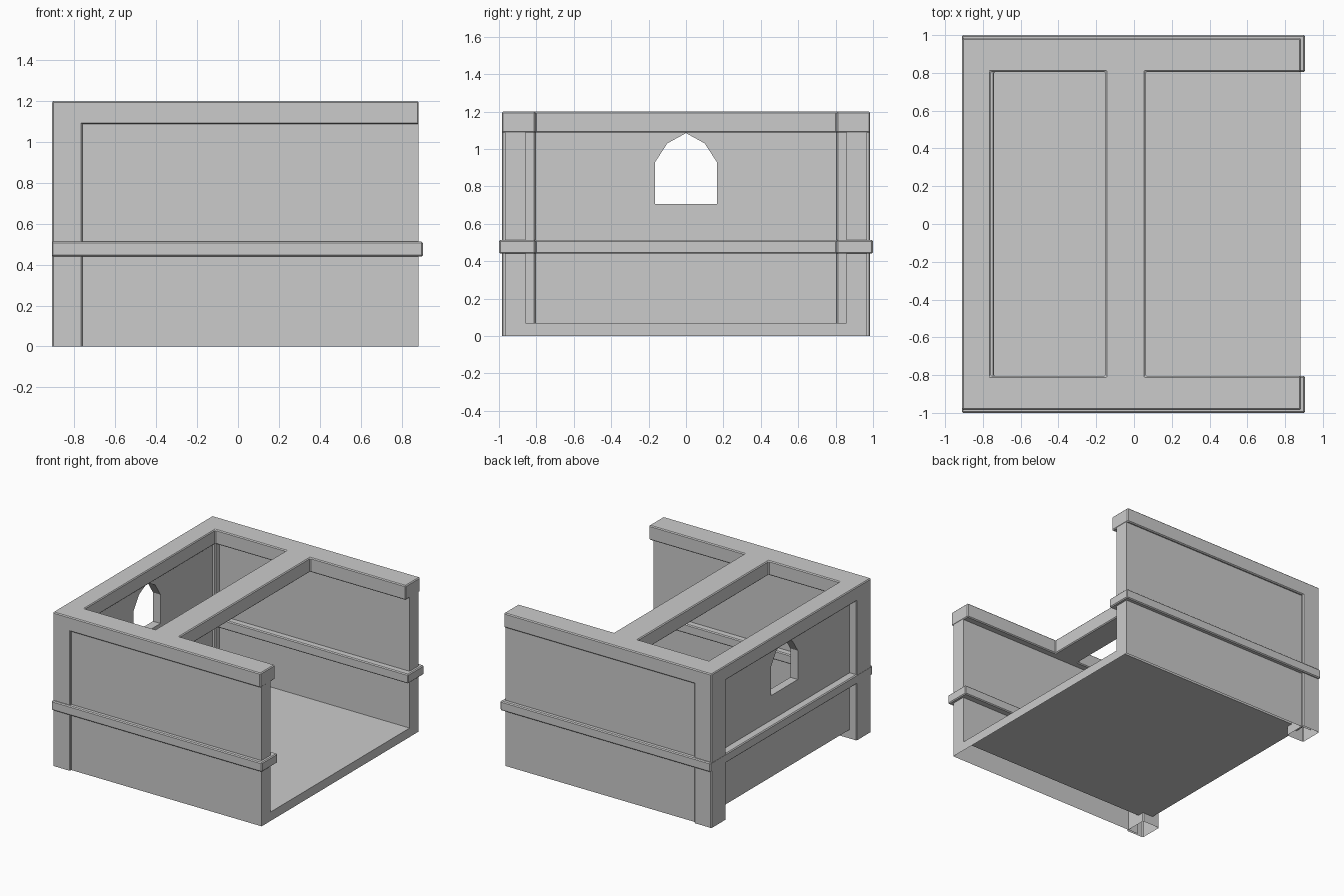
import bpy, bmesh
from mathutils import Vector

if "Cube" in bpy.data.objects:
    bpy.data.objects.remove(bpy.data.objects["Cube"])


def prism(name, outline, axis, lo, hi):
    """Extrude a closed 2D outline along an axis (x: points are y,z / z: points are x,y)."""
    def place(p):
        return (lo, p[0], p[1]) if axis == 'x' else (p[0], p[1], lo)
    bm = bmesh.new()
    face = bm.faces.new([bm.verts.new(place(p)) for p in outline])
    ext = bmesh.ops.extrude_face_region(bm, geom=[face], use_keep_orig=True)
    shift = Vector((hi - lo, 0, 0)) if axis == 'x' else Vector((0, 0, hi - lo))
    bmesh.ops.translate(bm, vec=shift,
                        verts=[g for g in ext['geom'] if isinstance(g, bmesh.types.BMVert)])
    bmesh.ops.recalc_face_normals(bm, faces=bm.faces)
    mesh = bpy.data.meshes.new(name)
    bm.to_mesh(mesh)
    bm.free()
    obj = bpy.data.objects.new(name, mesh)
    bpy.context.collection.objects.link(obj)
    return obj


def box(name, x0, x1, y0, y1, z0, z1):
    return prism(name, [(x0, y0), (x1, y0), (x1, y1), (x0, y1)], 'z', z0, z1)


def cut(obj, cutters):
    for c in cutters:
        m = obj.modifiers.new("cut", 'BOOLEAN')
        m.operation, m.solver, m.object = 'DIFFERENCE', 'EXACT', c
    bpy.context.view_layer.update()
    dg = bpy.context.evaluated_depsgraph_get()
    mesh = bpy.data.meshes.new_from_object(obj.evaluated_get(dg))
    obj.modifiers.clear()
    obj.data = mesh
    for c in cutters:
        bpy.data.objects.remove(c)


def chamfer(obj):
    m = obj.modifiers.new("edge_chamfer", 'BEVEL')
    m.width, m.segments, m.limit_method = 0.007, 1, 'ANGLE'


def drop_faces(obj, test):
    bm = bmesh.new()
    bm.from_mesh(obj.data)
    bmesh.ops.delete(bm, geom=[f for f in bm.faces if test(f)], context='FACES')
    bm.to_mesh(obj.data)
    bm.free()


OUT, IN = 0.968, 0.857       # side wall faces
TRIM_OUT, TRIM_IN = 0.985, 0.805
BACK, WALL_END = -0.85, 0.882

# Side walls and floor: one U-shaped shell, hollow underneath
half = [(OUT, 0), (OUT, 1.1), (IN, 1.1), (IN, 0.07)]
shell = prism("side_walls_and_floor", half + [(-y, z) for y, z in reversed(half)],
              'x', BACK, WALL_END)
drop_faces(shell, lambda f: f.calc_center_median().z < 0.001
           or (f.normal.x < -0.9))

# End wall with the pointed window
back_wall = box("window_wall", BACK, -0.785, -IN - 0.01, IN + 0.01, 0.07, 1.1)
arch = [(-0.165, 0.705), (0.165, 0.705), (0.165, 0.93), (0.1, 1.03),
        (0, 1.085), (-0.1, 1.03), (-0.165, 0.93)]
cut(back_wall, [prism("window_cutter", arch, 'x', -1.2, -0.5)])

# Corner pillars, open at the bottom
for side, s in (("front", -1), ("back", 1)):
    y0, y1 = sorted((s * TRIM_IN, s * TRIM_OUT))
    pillar = box(side + "_corner_pillar", -0.91, -0.76, y0, y1, 0, 1.196)
    drop_faces(pillar, lambda f: f.normal.z < -0.9)
    chamfer(pillar)

# Middle band wrapping three sides
band = prism("middle_band", [(0.905, -1), (0.905, -TRIM_IN), (-0.74, -TRIM_IN),
                             (-0.74, TRIM_IN), (0.905, TRIM_IN), (0.905, 1),
                             (-0.911, 1), (-0.911, -1)], 'z', 0.44, 0.513)
chamfer(band)

# Top frame with a cross beam
frame = box("top_frame", -0.91, 0.884, -TRIM_OUT, TRIM_OUT, 1.087, 1.2)
cut(frame, [box("cutter_a", -0.76, -0.15, -TRIM_IN, TRIM_IN, 1, 1.3),
            box("cutter_b", 0.06, 1.2, -TRIM_IN, TRIM_IN, 1, 1.3)])
chamfer(frame)
